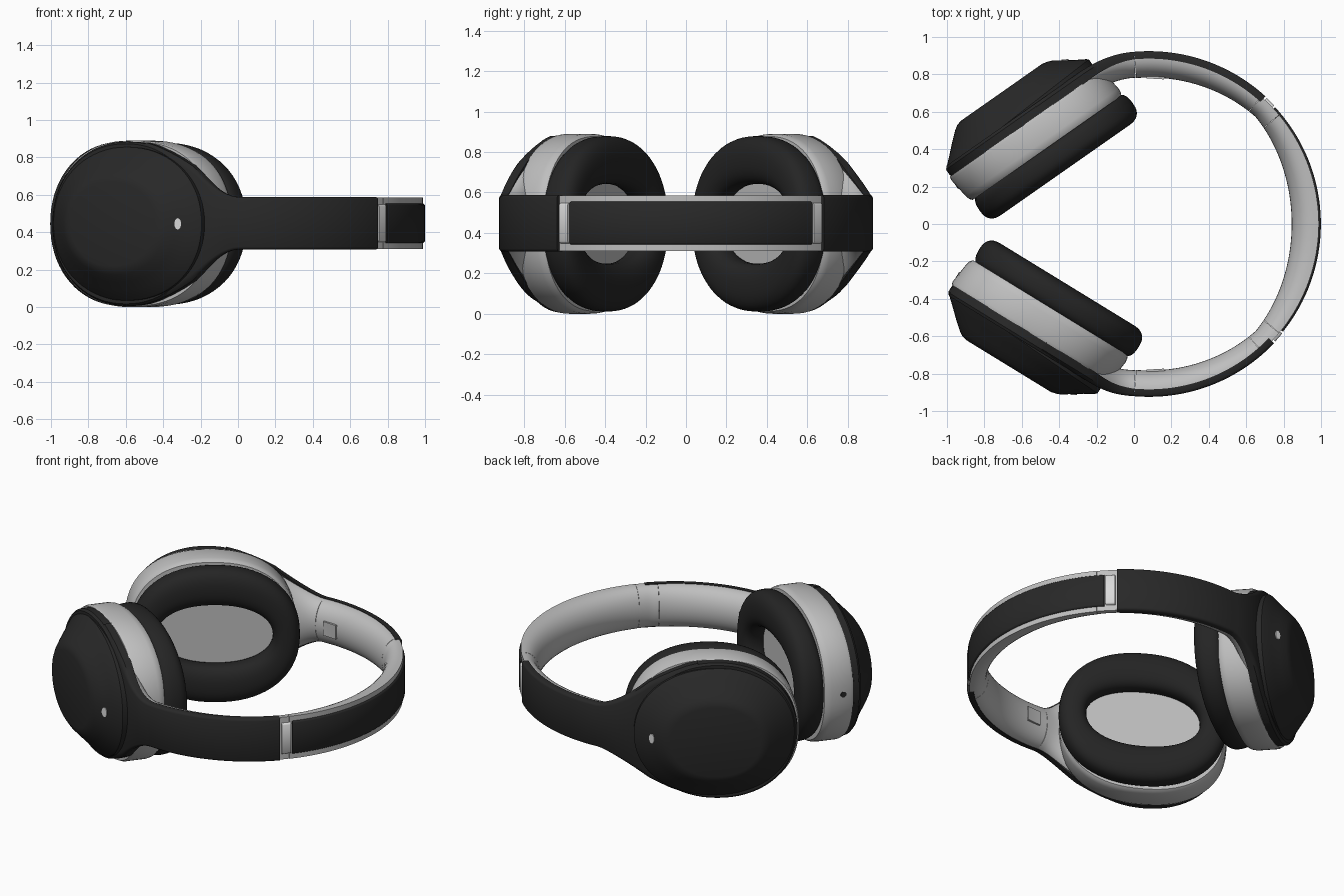
import bpy, bmesh, math
from mathutils import Vector

if "Cube" in bpy.data.objects:
    bpy.data.objects.remove(bpy.data.objects["Cube"])


def material(name, c):
    m = bpy.data.materials.new(name)
    m.diffuse_color = (c, c, c, 1)
    m.use_nodes = True
    m.node_tree.nodes["Principled BSDF"].inputs["Base Color"].default_value = m.diffuse_color
    return m


BLACK = material("matte black", 0.021)
CUSHION = material("cushion black", 0.018)
GREY = material("light grey", 0.52)
SILVER = material("pale silver", 0.70)
ZC = 0.448            # height of the centre line
CX, R = 0.08, 0.92    # headband circle


def smooth(ob, angle=35):
    bpy.ops.object.select_all(action='DESELECT')
    ob.select_set(True)
    bpy.context.view_layer.objects.active = ob
    bpy.ops.object.shade_smooth_by_angle(angle=math.radians(angle))


def finish(name, rows, mat, closed=False, angle=35):
    """Skin a list of equal closed loops of points."""
    bm = bmesh.new()
    loops = [[bm.verts.new(p) for p in row] for row in rows]
    k = len(loops[0])
    pairs = list(zip(loops, loops[1:]))
    if closed:
        pairs.append((loops[-1], loops[0]))
    for a, b in pairs:
        for i in range(k):
            j = (i + 1) % k
            bm.faces.new((a[i], a[j], b[j], b[i]))
    if not closed:
        bm.faces.new(loops[0])
        bm.faces.new(loops[-1])
    bmesh.ops.recalc_face_normals(bm, faces=bm.faces)
    me = bpy.data.meshes.new(name)
    bm.to_mesh(me)
    bm.free()
    ob = bpy.data.objects.new(name, me)
    bpy.context.collection.objects.link(ob)
    me.materials.append(mat)
    smooth(ob, angle)
    return ob


def oval(cu, hu, hz, n, power=2.25, tilt=0.0, count=72):
    """Superellipse outline in cup coordinates (along, height, outward)."""
    pts = []
    for i in range(count):
        t = math.tau * i / count
        c, s = math.cos(t), math.sin(t)
        du = hu * math.copysign(abs(c) ** (2 / power), c)
        dz = hz * math.copysign(abs(s) ** (2 / power), s)
        pts.append((cu + du, dz, n - tilt * du))
    return pts


def sweep(name, frames, prof, mat, side=1):
    """Frames: (point, inward normal, half height, depth)."""
    rows = []
    for p, nrm, h, d in frames:
        rows.append([(p.x + nrm.x * d * a, side * (p.y + nrm.y * d * a), ZC + b * h)
                     for a, b in prof])
    return finish(name, rows, mat)


# Cross sections: softened strap and half-oval padding
STRAP = [(0.1, 0.96), (0, 0.9), (0, -0.9), (0.1, -0.96), (0.3, -1), (1, -1), (1, 1), (0.3, 1)]
PADDED = [(0, 1), (0, -1)] + [
    (0.1 + 0.9 * math.cos(t) ** 0.9, math.sin(t))
    for t in [math.radians(-85 + 170 * i / 16) for i in range(17)]]


def arc(r, a0, a1, h, depth, steps=28):
    out = []
    for i in range(steps + 1):
        t = math.radians(a0 + (a1 - a0) * i / steps)
        e = Vector((math.cos(t), math.sin(t)))
        d = depth(t) if callable(depth) else depth
        out.append((Vector((CX, 0)) + e * r, -e, h, d))
    return out


def pad_depth(t):
    c = math.cos(2 * t)
    return 0.10 + (0.045 * c if c > 0 else -0.025 * c)


# Headband middle
sweep("headband_top_cover", arc(0.919, -38.8, 42.8, 0.107, 0.04, 48), STRAP, BLACK)
sweep("headband_top_padding", arc(0.908, -39.9, 39.9, 0.138, pad_depth, 48), PADDED, GREY)

for side, tag, ang, dn, end in ((1, "back", 35, 0.0, 47.6), (-1, "front", 31.5, 0.015, 43.6)):
    a = math.radians(ang)
    U = Vector((math.cos(a), math.sin(a)))
    N = Vector((-math.sin(a), math.cos(a)))

    def world(p):
        q = U * p[0] + N * (p[2] + dn)
        return (q.x, side * q.y, 0.445 + p[1])

    def loft(name, rings, mat, closed=False, angle=35):
        return finish(tag + "_" + name, [[world(p) for p in r] for r in rings],
                      mat, closed, angle)

    # Headband arm, hinge, size slider and inner latch
    sweep(tag + "_arm_cover", arc(0.924, 95, end, 0.14, 0.04), STRAP, BLACK, side)
    sweep(tag + "_arm_padding", arc(0.908, 95, 48.5, 0.138, pad_depth), PADDED, GREY, side)
    sweep(tag + "_hinge_padding", arc(0.908, 48.4, 40, 0.137, pad_depth, 8), PADDED, GREY, side)
    sweep(tag + "_size_slider", arc(0.922, end - 0.7, end - 4.2, 0.1, 0.04, 6),
          STRAP, SILVER, side)
    sweep(tag + "_inner_latch", arc(0.80, 91, 84, 0.045, 0.023, 6), STRAP, GREY, side)

    # Spade-shaped yoke bending from the cup into the arm
    frames = []
    for u, h in ((-0.07, 0.432), (0.0, 0.412), (0.08, 0.38), (0.15, 0.347)):
        frames.append((U * u + N * (0.832 + dn), -N, h, 0.065))
    p0 = U * 0.22 + N * (0.832 + dn)
    e = math.radians(95)
    p1 = Vector((CX + 0.924 * math.cos(e), 0.924 * math.sin(e)))
    bend = []
    for i in range(13):
        t = i / 12
        d0, d1 = U * 0.32, Vector((0.32, 0.02))
        p = (p0 * (2*t**3 - 3*t*t + 1) + d0 * (t**3 - 2*t*t + t)
             + p1 * (3*t*t - 2*t**3) + d1 * (t**3 - t*t))
        tan = (p0 * (6*t*t - 6*t) + d0 * (3*t*t - 4*t + 1)
               + p1 * (6*t - 6*t*t) + d1 * (3*t*t - 2*t)).normalized()
        bend.append((p, Vector((tan.y, -tan.x)), 0.14 + 0.168 * (1 - t) ** 1.5,
                     0.065 - 0.025 * t))
    sweep(tag + "_yoke", frames + bend, STRAP, BLACK, side)

    # Grey inner neck under the yoke
    neck = [(p + n * 0.016, n, h * 0.985, 0.115 + 0.008 * i / 12)
            for i, (p, n, h, d) in enumerate(bend)]
    sweep(tag + "_inner_neck", neck, PADDED, GREY, side)

    # Outer rim and the shell with sloped wall and flat face
    loft("cup_rim", [oval(-0.185, 0.47 * s, 0.439 * s, n, 2.1)
                     for n, s in ((0.765, 1), (0.815, 1), (0.83, 0.975))], BLACK)
    dome = [(0.78, 1.0, 0), (0.835, 1.0, -0.05), (0.845, 0.98, -0.048),
            (0.885, 0.87, -0.035), (0.927, 0.76, -0.02), (0.962, 0.665, -0.01),
            (0.976, 0.61, 0), (0.983, 0.55, 0)]
    loft("cup_shell", [oval(-0.175, 0.482 * s, 0.41 * s, n, 2.12, k) for n, s, k in dome],
         BLACK, angle=30)

    # Grey cup ring
    body = [(0.60, -0.148, 0.97), (0.615, -0.15, 0.99), (0.64, -0.152, 1.0),
            (0.755, -0.166, 1.0), (0.772, -0.168, 0.985)]
    loft("cup_ring", [oval(c, 0.5 * s, 0.445 * s, n, 2.3) for n, c, s in body], GREY)

    # Ear cushion: closed tube between outer outline and hole
    rings = []
    for i in range(32):
        t = math.tau * i / 32
        c, s = math.cos(t), math.sin(t)
        f = 0.5 + 0.5 * math.copysign(abs(c) ** (0.5 if s > 0 and c > 0 else 0.85), c)
        n = 0.53 + 0.083 * math.copysign(abs(s) ** 0.8, s)
        rings.append(oval(-0.135, 0.34 + 0.16 * f, 0.197 + 0.237 * f, n, 2.2))
    loft("ear_cushion", rings, CUSHION, closed=True, angle=60)

    # Speaker cover inside the cushion
    loft("speaker_cover", [oval(-0.135, 0.38, 0.24, n) for n in (0.575, 0.605)], GREY)

    # Indicator window on the shell slope
    loft("indicator", [oval(0.2 + k * 0.6, 0.015, 0.03, 0.928 + k, 2, 0.65, 24)
                       for k in (-0.007, 0.005)], SILVER)

    # Socket at the end of the ring
    bpy.ops.mesh.primitive_cylinder_add(
        vertices=24, radius=0.018, depth=0.02, location=world((-0.653, 0.0, 0.71)),
        rotation=(0, math.pi / 2, side * a))
    ob = bpy.context.object
    ob.name = tag + "_socket"
    ob.data.materials.append(BLACK)
    smooth(ob)
